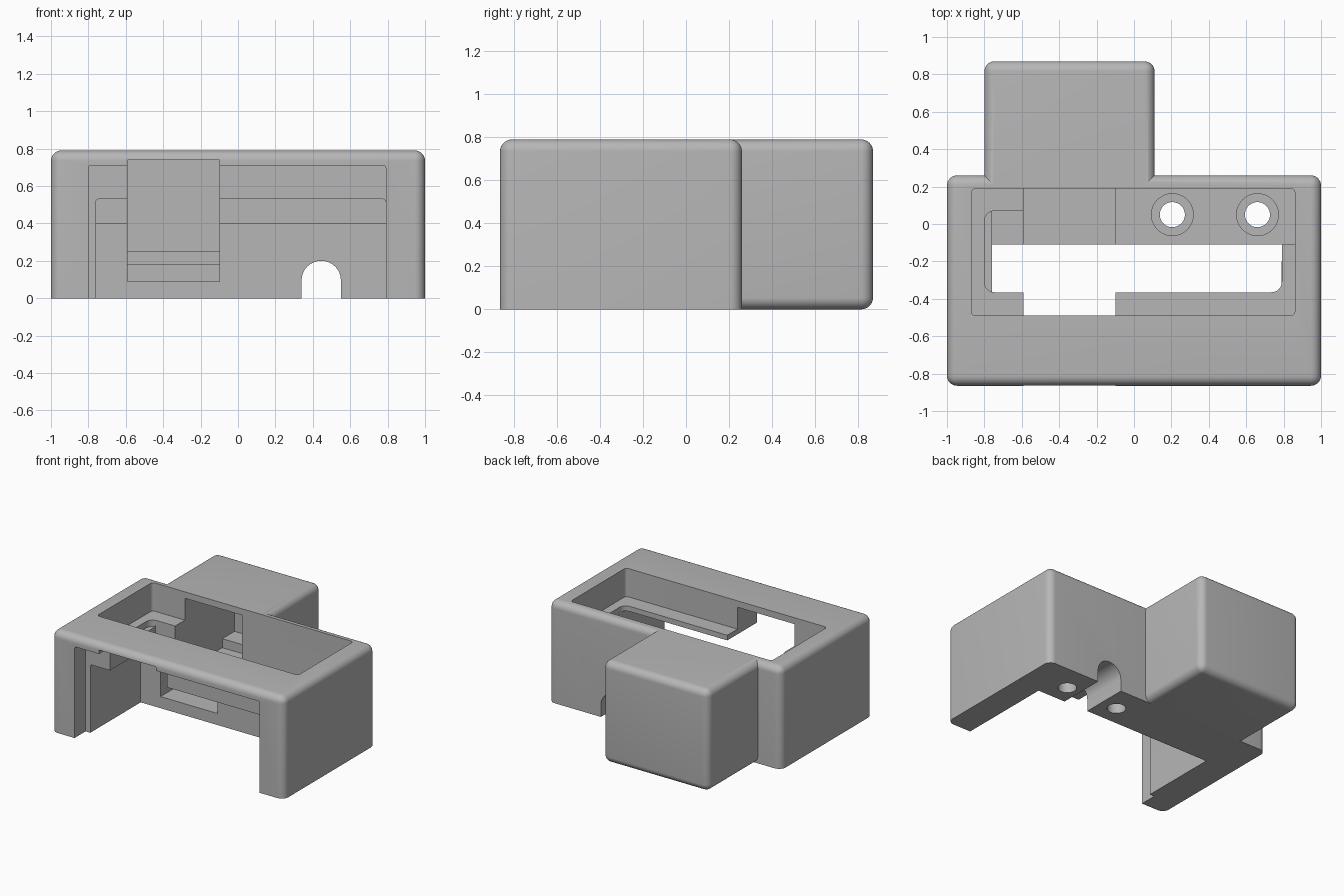
import bpy, bmesh
from mathutils import Vector

if "Cube" in bpy.data.objects:
    bpy.data.objects.remove(bpy.data.objects["Cube"], do_unlink=True)

grey = bpy.data.materials.new("plain_grey")
grey.use_nodes = True
colour = (0.47, 0.47, 0.47, 1)
grey.diffuse_color = colour
grey.node_tree.nodes["Principled BSDF"].inputs["Base Color"].default_value = colour


def add_object(name, bm):
    bmesh.ops.recalc_face_normals(bm, faces=bm.faces)
    mesh = bpy.data.meshes.new(name)
    bm.to_mesh(mesh)
    bm.free()
    mesh.materials.append(grey)
    obj = bpy.data.objects.new(name, mesh)
    bpy.context.collection.objects.link(obj)
    return obj


def box(name, xs, ys, zs, radius=0, rule=None):
    """Box between limits; edges picked by rule(middle, direction) are rounded.
    The middle is in unit space, from -1 to 1 on each axis."""
    bm = bmesh.new()
    bmesh.ops.create_cube(bm, size=2)
    edges = []
    if rule:
        for e in bm.edges:
            a, b = (v.co for v in e.verts)
            if rule((a + b) / 2, b - a):
                edges.append(e)
    for v in bm.verts:
        v.co = Vector([(lo + hi) / 2 + c * (hi - lo) / 2
                       for c, (lo, hi) in zip(v.co, (xs, ys, zs))])
    if edges:
        bmesh.ops.bevel(bm, geom=edges, offset=radius, offset_type='OFFSET',
                        segments=8, profile=0.5, affect='EDGES')
    return add_object(name, bm)


def cylinder(name, x, y, z0, z1, radius):
    bm = bmesh.new()
    bmesh.ops.create_cone(bm, cap_ends=True, segments=48, radius1=radius,
                          radius2=radius, depth=z1 - z0)
    bmesh.ops.translate(bm, verts=bm.verts, vec=(x, y, (z0 + z1) / 2))
    return add_object(name, bm)


def combine(target, tool, operation):
    tool.hide_render = True
    mod = target.modifiers.new("join", 'BOOLEAN')
    mod.operation = operation
    mod.solver = 'EXACT'
    mod.object = tool
    bpy.context.view_layer.objects.active = target
    bpy.ops.object.modifier_apply(modifier=mod.name)
    bpy.data.objects.remove(tool, do_unlink=True)


def upright(mid, d):
    return abs(d.z) > 1


# Main body, rounded on top and at its corners, and the rear housing
enclosure = box("enclosure", (-1, 1), (-0.865, 0.26), (0, 0.79), 0.055,
                lambda m, d: upright(m, d) or m.z > 0.5)
housing = box("rear_housing", (-0.8, 0.11), (0.2, 0.87), (0, 0.79), 0.055,
              lambda m, d: m.y > -0.5)
combine(enclosure, housing, 'UNION')

cutters = [
    # Front opening: shallow rebate, then the inner room
    box("front_rebate", (-0.8, 0.79), (-1, -0.73), (-0.1, 0.71), 0.015,
        lambda m, d: abs(d.y) > 1 and m.z > 0),
    box("inner_room", (-0.76, 0.79), (-0.8, -0.11), (-0.1, 0.53), 0.015,
        lambda m, d: abs(d.y) > 1 and m.z > 0),
    box("room_rear", (-0.76, 0.79), (-0.2, 0.07), (0.4, 0.53)),
    # Top pocket, its opening and the lowered rear ledge
    box("top_pocket", (-0.87, 0.86), (-0.49, 0.19), (0.57, 1), 0.025, upright),
    box("pocket_opening", (-0.8, 0.79), (-0.365, 0.07), (0.52, 0.7), 0.055, upright),
    box("rear_ledge", (-0.3, 0.86), (-0.11, 0.19), (0.4, 0.7)),
    # Slot running into the rear housing, with a stepped floor
    box("slot", (-0.59, -0.1), (-1, 0.5), (0.09, 0.74)),
    box("slot_step", (-0.59, -0.1), (0.4, 0.65), (0.18, 0.74)),
    box("slot_end", (-0.59, -0.1), (0.6, 0.8), (0.25, 0.74)),
    # Arched cable outlet through the back wall
    box("cable_arch", (0.34, 0.55), (-0.3, 0.5), (-0.2, 0.2), 0.104,
        lambda m, d: abs(d.y) > 1 and m.z > 0),
]
# Counterbored screw holes
for x in (0.205, 0.66):
    cutters.append(cylinder("screw_hole", x, 0.05, -0.1, 0.6, 0.067))
    cutters.append(cylinder("screw_head_recess", x, 0.05, 0.3, 0.6, 0.112))

for cutter in cutters:
    combine(enclosure, cutter, 'DIFFERENCE')

bpy.ops.object.select_all(action='DESELECT')
enclosure.select_set(True)
bpy.context.view_layer.objects.active = enclosure
bpy.ops.object.shade_smooth_by_angle()
